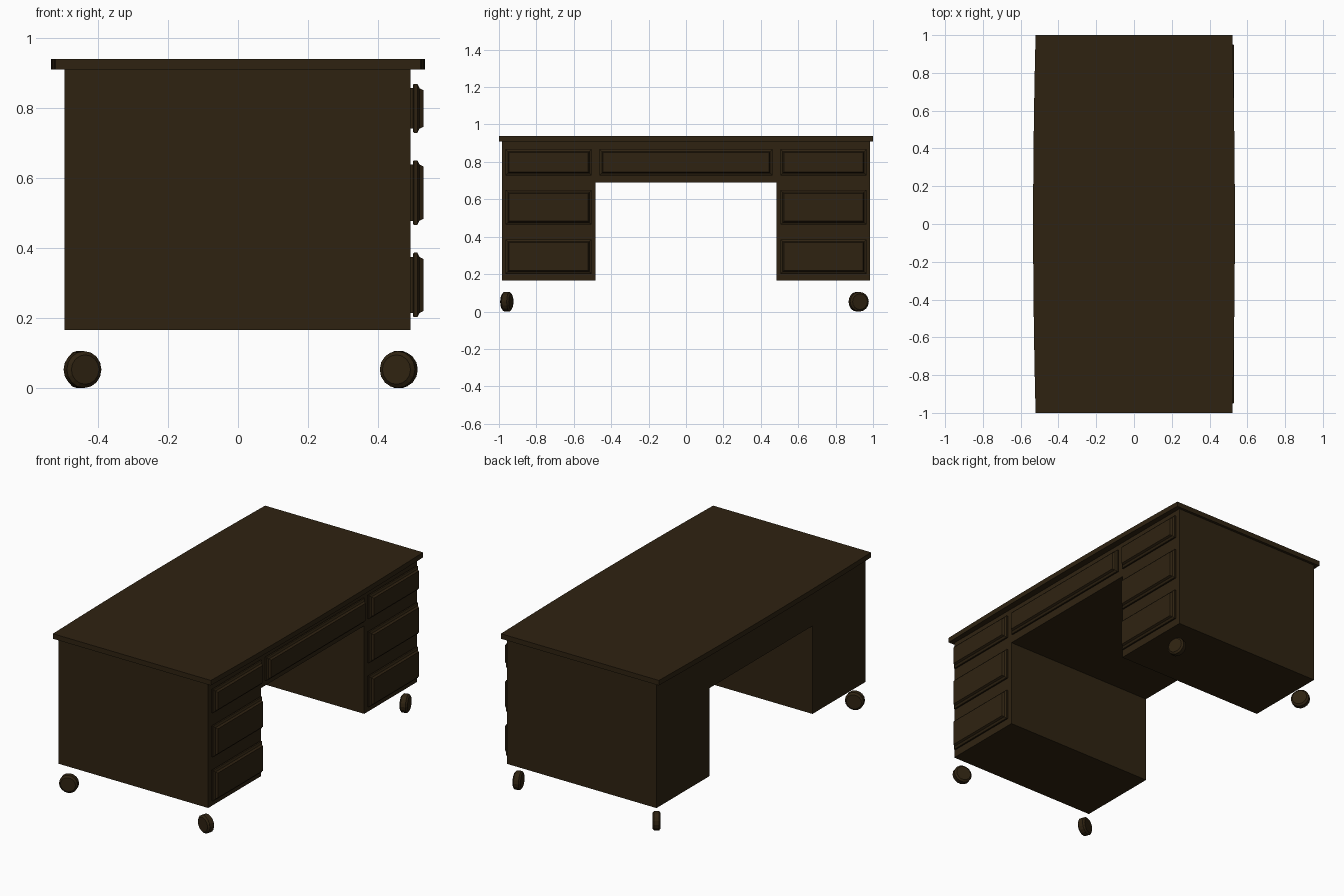
import bpy, bmesh, math
from mathutils import Matrix

if "Cube" in bpy.data.objects:
    bpy.data.objects.remove(bpy.data.objects["Cube"])

wood = bpy.data.materials.new("dark brown wood")
wood.diffuse_color = (0.028, 0.0165, 0.0056, 1)
wood.use_nodes = True
wood.node_tree.nodes["Principled BSDF"].inputs["Base Color"].default_value = wood.diffuse_color


def finish(name, bm):
    bmesh.ops.recalc_face_normals(bm, faces=bm.faces)
    me = bpy.data.meshes.new(name)
    bm.to_mesh(me)
    bm.free()
    me.materials.append(wood)
    ob = bpy.data.objects.new(name, me)
    bpy.context.collection.objects.link(ob)
    return ob


def extrude(name, pts, offset):
    """Closed solid from a planar outline pushed along offset."""
    bm = bmesh.new()
    face = bm.faces.new([bm.verts.new(p) for p in pts])
    ext = bmesh.ops.extrude_face_region(bm, geom=[face], use_keep_orig=True)
    verts = [g for g in ext["geom"] if isinstance(g, bmesh.types.BMVert)]
    bmesh.ops.translate(bm, verts=verts, vec=offset)
    return finish(name, bm)


def loft(name, rings):
    """Closed solid through a stack of rings with equal point counts."""
    bm = bmesh.new()
    loops = [[bm.verts.new(p) for p in ring] for ring in rings]
    for a, b in zip(loops, loops[1:]):
        for i in range(len(a)):
            j = (i + 1) % len(a)
            bm.faces.new((a[i], a[j], b[j], b[i]))
    bm.faces.new(loops[0])
    bm.faces.new(loops[-1])
    return finish(name, bm)


# Carcass: two pedestals joined by the centre drawer box, open knee hole
outline = [(-0.985, 0.165), (-0.485, 0.165), (-0.485, 0.69), (0.485, 0.69),
           (0.485, 0.165), (0.985, 0.165), (0.985, 0.91), (-0.985, 0.91)]
extrude("carcass", [(-0.495, y, z) for y, z in outline], (0.988, 0, 0))

# Desktop with gently bowed long edges
N = 10
ys = [-1 + 2 * i / N for i in range(N + 1)]
edge = [(0.521 + 0.013 * (1 - y * y), y, 0.909) for y in ys]
extrude("desktop", edge + [(-x, -y, z) for x, y, z in edge], (0, 0, 0.03))

# Drawer fronts: recessed neck, flange, then a tapered raised panel
STEPS = [(0.488, 0.012), (0.499, 0.012), (0.499, 0.003), (0.503, 0.0), (0.512, 0.0),
         (0.516, 0.008), (0.518, 0.012), (0.530, 0.018)]


def drawer(name, y0, y1, z0, z1):
    rings = []
    for x, d in STEPS:
        rings.append([(x, y0 + d, z0 + d), (x, y1 - d, z0 + d),
                      (x, y1 - d, z1 - d), (x, y0 + d, z1 - d)])
    loft(name, rings)


ROWS = {"top": (0.728, 0.868), "middle": (0.465, 0.65), "bottom": (0.202, 0.386)}
for row, (z0, z1) in ROWS.items():
    drawer(row + "_drawer_front_side", -0.965, -0.505, z0, z1)
    drawer(row + "_drawer_back_side", 0.505, 0.965, z0, z1)
drawer("centre_drawer", -0.462, 0.462, *ROWS["top"])

# Caster wheels, each swivelled to its own heading
WHEEL = [(-0.0225, 0.042), (-0.014, 0.0525), (0.014, 0.0525), (0.0225, 0.042)]
CASTERS = [(0.459, -0.957, 73), (-0.444, -0.958, 110),
           (0.459, 0.923, 19), (-0.450, 0.920, 35)]
SIDES = 16
for k, (cx, cy, heading) in enumerate(CASTERS):
    rings = [[(x, r * math.cos(2 * math.pi * i / SIDES), r * math.sin(2 * math.pi * i / SIDES))
              for i in range(SIDES)] for x, r in WHEEL]
    ob = loft("caster_wheel_%d" % (k + 1), rings)
    ob.data.transform(Matrix.Translation((cx, cy, 0.0525)) @
                      Matrix.Rotation(math.radians(heading), 4, 'Z'))
